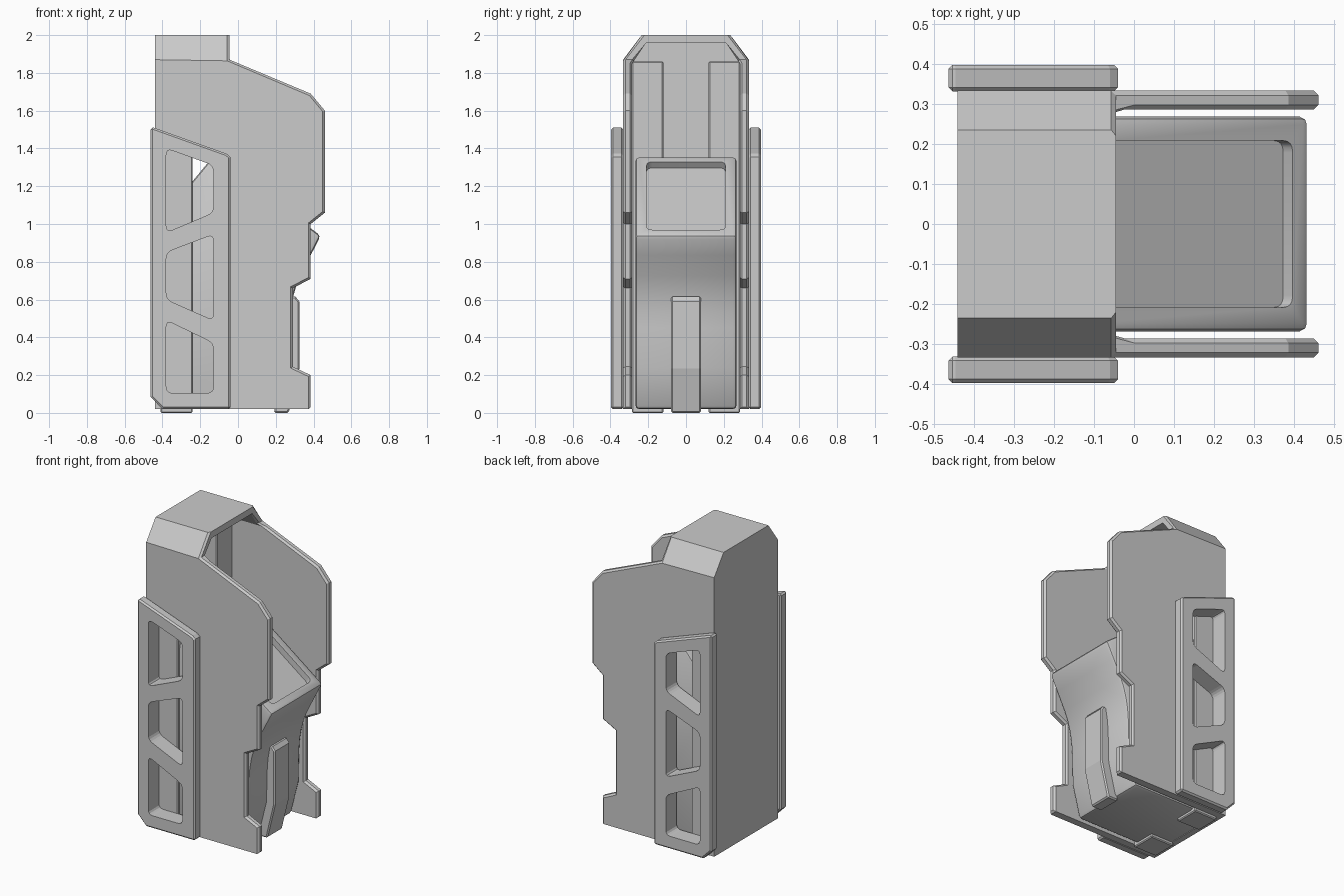
import bpy, bmesh, math
from mathutils import Vector

if "Cube" in bpy.data.objects:
    bpy.data.objects.remove(bpy.data.objects["Cube"])


def prism(name, pts, axis, lo, hi):
    """Extrude a 2D outline along 'x' (pts are y,z) or 'y' (pts are x,z)."""
    place = (lambda p, d: (d, p[0], p[1])) if axis == 'x' else (lambda p, d: (p[0], d, p[1]))
    bm = bmesh.new()
    a = [bm.verts.new(place(p, lo)) for p in pts]
    b = [bm.verts.new(place(p, hi)) for p in pts]
    bm.faces.new(a)
    bm.faces.new(b[::-1])
    for i in range(len(pts)):
        j = (i + 1) % len(pts)
        bm.faces.new((a[i], b[i], b[j], a[j]))
    bmesh.ops.recalc_face_normals(bm, faces=bm.faces)
    me = bpy.data.meshes.new(name)
    bm.to_mesh(me)
    bm.free()
    ob = bpy.data.objects.new(name, me)
    bpy.context.collection.objects.link(ob)
    return ob


def rounded(pts, r, n=4):
    """Replace each corner of an outline with a small curve."""
    out = []
    for i, p in enumerate(pts):
        p = Vector(p)
        q0, q1 = Vector(pts[i - 1]), Vector(pts[(i + 1) % len(pts)])
        s, e = p + (q0 - p).normalized() * r, p + (q1 - p).normalized() * r
        for k in range(n + 1):
            t = k / n
            out.append(tuple(s * (1 - t) ** 2 + p * 2 * t * (1 - t) + e * t * t))
    return out


def apply_mod(ob, mod):
    bpy.context.view_layer.objects.active = ob
    bpy.ops.object.modifier_apply(modifier=mod.name)


def boolean(ob, other, op='DIFFERENCE'):
    m = ob.modifiers.new('bool', 'BOOLEAN')
    m.operation, m.object, m.solver = op, other, 'EXACT'
    apply_mod(ob, m)


def bevel(ob, width, segments=1, angle=45):
    m = ob.modifiers.new('bevel', 'BEVEL')
    m.width, m.segments, m.limit_method = width, segments, 'ANGLE'
    m.angle_limit = math.radians(angle)
    apply_mod(ob, m)


def smooth(ob):
    bpy.ops.object.select_all(action='DESELECT')
    ob.select_set(True)
    bpy.context.view_layer.objects.active = ob
    bpy.ops.object.shade_smooth_by_angle(angle=math.radians(30))


# Window cutters, passing through both sides
windows = [
    [(-0.38, 0.955), (-0.13, 1.06), (-0.13, 1.31), (-0.38, 1.40)],
    [(-0.38, 0.60), (-0.13, 0.49), (-0.13, 0.945), (-0.38, 0.85)],
    [(-0.38, 0.105), (-0.13, 0.105), (-0.13, 0.37), (-0.38, 0.49)],
]
cutters = [prism('window_cutter', rounded(w, 0.035), 'y', -1, 1) for w in windows]

# Outer shell: chamfered housing, hollowed, trimmed to the side outline
shell = prism('outer_shell', [(-0.333, 0.02), (0.333, 0.02), (0.333, 1.87), (0.235, 2.0),
                              (-0.235, 2.0), (-0.333, 1.87)], 'x', -0.44, 0.6)
cavity = prism('cavity_cutter', [(-0.285, -0.1), (0.285, -0.1), (0.285, 1.85), (0.213, 1.957),
                                 (-0.213, 1.957), (-0.285, 1.85)], 'x', -0.40, 0.8)
outline = prism('outline_cutter', [(-0.6, -0.2), (0.385, -0.2), (0.385, 0.2), (0.29, 0.245),
                                   (0.29, 0.66), (0.385, 0.71), (0.385, 1.0), (0.46, 1.06),
                                   (0.46, 1.6), (0.385, 1.69), (-0.045, 1.87), (-0.045, 2.2),
                                   (-0.6, 2.2)], 'y', -1, 1)
boolean(shell, cavity)
boolean(shell, outline, 'INTERSECT')

# Chamfer only the open front rim of the shell
bm = bmesh.new()
bm.from_mesh(shell.data)
rim = [e for e in bm.edges if all(v.co.x > -0.1 for v in e.verts)
       and len(e.link_faces) == 2 and e.calc_face_angle(0) > 1.2
       and abs(e.verts[0].co.y - e.verts[1].co.y) < 0.3]
bmesh.ops.bevel(bm, geom=rim, offset=0.012, segments=1, affect='EDGES', profile=0.5)
bm.to_mesh(shell.data)
bm.free()

# Side panels with slanted tops and three windows
panel_outline = [(-0.463, 0.085), (-0.40, 0.02), (-0.04, 0.02), (-0.04, 1.355),
                 (-0.06, 1.372), (-0.445, 1.51), (-0.463, 1.51)]
panels = []
for side, s in (('front', -1), ('back', 1)):
    p = prism(side + '_side_panel', panel_outline, 'y', *sorted((s * 0.331, s * 0.397)))
    bevel(p, 0.01, angle=60)
    panels.append(p)
for ob in [shell] + panels:
    for c in cutters:
        boolean(ob, c)

# Inner holder: tilted head that curves down into an upright body
body = prism('inner_holder', [(-0.41, 0.02), (0.21, 0.02), (0.265, 0.24), (0.27, 0.45),
                              (0.276, 0.53), (0.288, 0.60), (0.306, 0.665), (0.33, 0.725),
                              (0.385, 0.835), (0.438, 0.938), (-0.13, 1.36), (-0.24, 1.227),
                              (-0.41, 1.02)], 'y', -0.268, 0.268)
bevel(body, 0.02, 2, 60)
u, n, start = Vector((0.803, -0.596)), Vector((0.596, 0.803)), Vector((-0.13, 1.36))

# Shallow rounded recess in the tilted face
recess = prism('recess_cutter', rounded([(0.053, -0.208), (0.655, -0.208), (0.655, 0.208),
                                         (0.053, 0.208)], 0.03), 'x', -0.04, 0.1)
for v in recess.data.vertices:
    d, along, y = v.co
    q = start + u * along + n * d
    v.co = (q.x, y, q.y)
bm = bmesh.new()
bm.from_mesh(recess.data)
bmesh.ops.recalc_face_normals(bm, faces=bm.faces)
bm.to_mesh(recess.data)
bm.free()
boolean(body, recess)
smooth(body)

# Front spine running down the holder
spine = prism('front_spine', [(0.19, 0.0), (0.268, 0.0), (0.325, 0.235), (0.325, 0.59),
                              (0.305, 0.615), (0.23, 0.615), (0.23, 0.235)], 'y', -0.08, 0.08)
bevel(spine, 0.008, angle=60)

# Two posts inside the back wall
for side, s in (('front', -1), ('back', 1)):
    post = prism(side + '_inner_post', [(-0.41, 0.0), (-0.24, 0.0), (-0.24, 1.86), (-0.41, 1.86)],
                 'y', *sorted((s * 0.12, s * 0.286)))
    bevel(post, 0.006)

for c in cutters + [cavity, outline, recess]:
    bpy.data.objects.remove(c, do_unlink=True)
